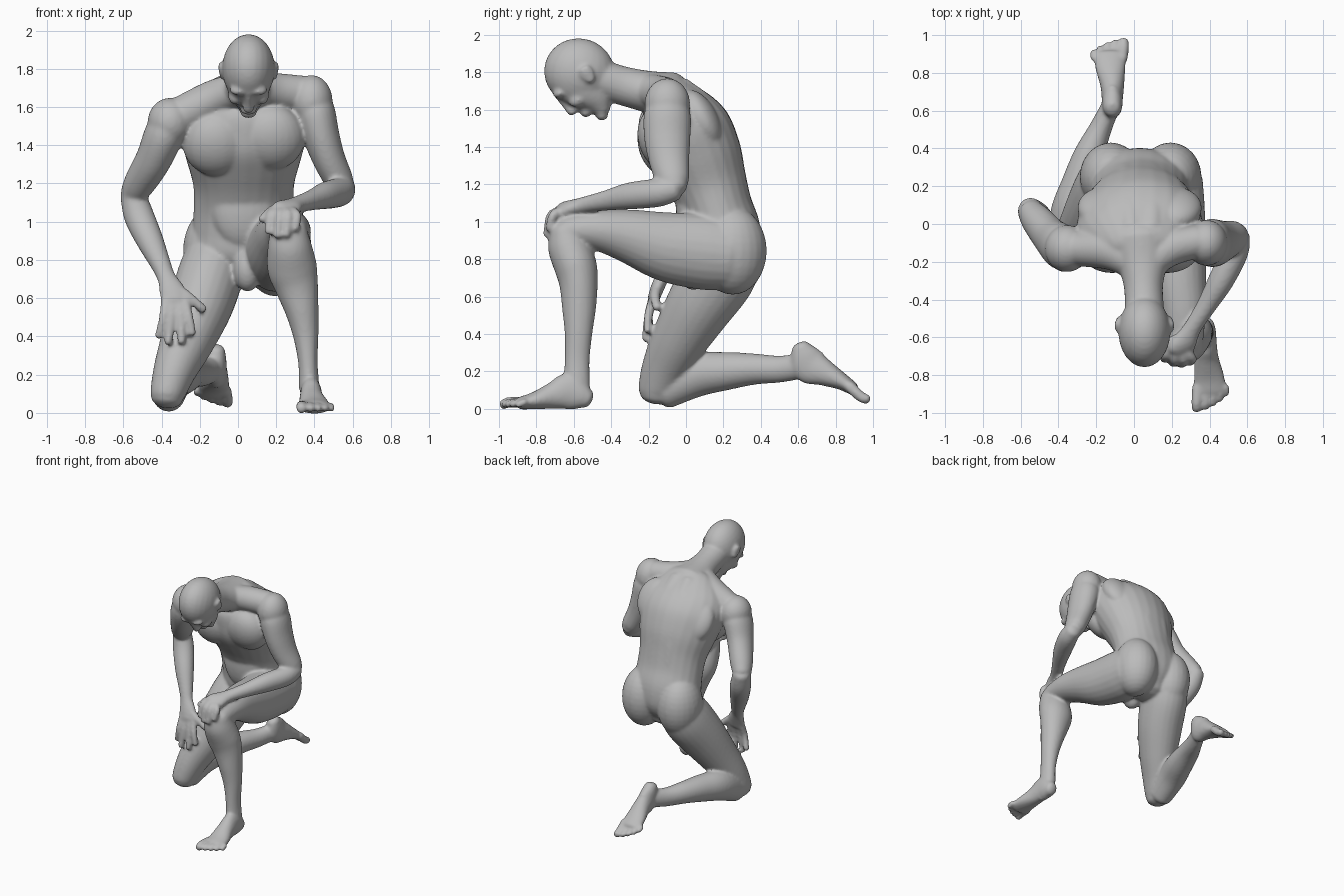
import bpy, bmesh, math
from mathutils import Vector, Matrix

cube = bpy.data.objects.get("Cube")
if cube:
    bpy.data.objects.remove(cube)

skin = bpy.data.materials.new("grey_clay")
skin.use_nodes = True
skin.diffuse_color = (0.5, 0.5, 0.5, 1)
skin.node_tree.nodes["Principled BSDF"].inputs["Base Color"].default_value = (0.5, 0.5, 0.5, 1)

bm = bmesh.new()
N = 24
GROW = 0.004  # makes up for what the softening takes away


def spline(secs, steps=5):
    """Catmull-Rom through the section tuples."""
    p = [Vector(s) for s in secs]
    p = [p[0] * 2 - p[1]] + p + [p[-1] * 2 - p[-2]]
    out = []
    for i in range(1, len(p) - 2):
        a, b, c, d = p[i - 1:i + 3]
        for k in range(steps):
            t = k / steps
            out.append(0.5 * (b * 2 + (c - a) * t + (a * 2 - b * 5 + c * 4 - d) * t * t
                              + (b * 3 - a - c * 3 + d) * t ** 3))
    return out + [p[-2]]


def limb(secs, side=(1, 0, 0), place=None):
    """Loft of ellipses: (x, y, z, half width, half depth), with rounded ends."""
    pts = spline(secs)
    rings = []
    for i, s in enumerate(pts):
        lo, hi = pts[max(i - 1, 0)], pts[min(i + 1, len(pts) - 1)]
        rings.append((Vector(s[:3]), (Vector(hi[:3]) - Vector(lo[:3])).normalized(),
                      s[3] + GROW, s[4] + GROW))

    def cap(ring, sign):
        c, t, a, b = ring
        r = min(a, b)
        return [(c + t * sign * r * 0.6 * math.sin(q), t, a * math.cos(q), b * math.cos(q))
                for q in (0.5, 1.0, 1.4)]
    rings = cap(rings[0], -1)[::-1] + rings + cap(rings[-1], 1)
    loops = []
    for c, t, a, b in rings:
        u = Vector(side)
        u = (u - t * u.dot(t)).normalized()
        v = t.cross(u)
        loop = []
        for k in range(N):
            q = 2 * math.pi * k / N
            co = c + u * a * math.cos(q) + v * b * math.sin(q)
            loop.append(bm.verts.new(place @ co if place else co))
        loops.append(loop)
    for l0, l1 in zip(loops, loops[1:]):
        for k in range(N):
            bm.faces.new((l0[k], l0[(k + 1) % N], l1[(k + 1) % N], l1[k]))
    bm.faces.new(loops[0])
    bm.faces.new(loops[-1])


def blob(c, r, tilt=0.0):
    """Ellipsoid; a positive tilt leans its top forward."""
    m = Matrix.Translation(c) @ Matrix.Rotation(tilt, 4, 'X') @ Matrix.Diagonal((*r, 1))
    bmesh.ops.create_uvsphere(bm, u_segments=24, v_segments=16, radius=1, matrix=m)


def finger(pts, r=0.021, place=None):
    rr = [r * (1.05 - 0.2 * i / (len(pts) - 1)) for i in range(len(pts))]
    limb([(*p, q, q) for p, q in zip(pts, rr)], (1, 0.2, 0.1), place)


def foot(heel, fwd, up, medial):
    """Foot in a local frame: x medial, y forward, z away from the sole."""
    f, u = Vector(fwd).normalized(), Vector(up).normalized()
    m = Matrix.Translation(heel) @ Matrix((Vector(medial), f, u)).transposed().to_4x4()
    limb([(0, .035, .053, .042, .048), (0, .08, .073, .05, .078), (0, .14, .092, .052, .095),
          (0, .22, .07, .06, .068), (-.01, .32, .043, .077, .042), (-.012, .395, .03, .083, .03)],
         place=m)
    for x, tip, r in [(.06, .5, .026), (.014, .492, .019), (-.026, .475, .018),
                      (-.064, .453, .017), (-.098, .425, .016)]:
        finger([(x * .85, .37, .034), (x, tip - .045, .034), (x, tip - .012, .02)], r, m)


# Torso, from crotch to base of the neck
limb([(.03, .2, .73, .17, .13), (.03, .2, .83, .26, .19), (.03, .195, .95, .265, .2),
      (.03, .16, 1.08, .258, .19), (.03, .12, 1.2, .262, .205), (.03, .065, 1.34, .3, .235),
      (.03, .0, 1.47, .33, .245), (.03, -.06, 1.58, .315, .205), (.035, -.115, 1.67, .23, .14),
      (.04, -.17, 1.71, .14, .09)], (1, 0, .1))
for s in (-1, 1):
    # Buttock, chest muscle, shoulder blade, spine muscle
    blob((.035 + s * .158, .25, .845), (.165, .182, .235))
    blob((.03 + s * .145, -.13, 1.425 + s * .015), (.175, .125, .175), .3)
    blob((.03 + s * .19, .085, 1.52 + s * .03), (.14, .085, .17), .5)
    limb([(.03 + s * .06, .31, .93, .06, .05), (.03 + s * .062, .29, 1.06, .065, .05),
          (.03 + s * .062, .265, 1.22, .065, .05), (.03 + s * .06, .225, 1.4, .07, .05),
          (.035 + s * .06, .12, 1.59, .07, .06), (.04 + s * .05, -.03, 1.7, .07, .07)])
# Belly and groin
blob((.03, .03, 1.08), (.17, .085, .22))
blob((.05, .04, .75), (.075, .085, .115))

# Neck and shoulder slopes
limb([(.035, -.07, 1.675, .16, .12), (.045, -.2, 1.695, .13, .108), (.05, -.33, 1.725, .1, .1),
      (.055, -.45, 1.76, .1, .1)])
limb([(.06, -.22, 1.71, .08, .08), (.19, -.13, 1.685, .09, .09), (.34, -.09, 1.67, .085, .09)],
     (0, 1, 0))
limb([(.02, -.22, 1.7, .08, .08), (-.12, -.14, 1.645, .1, .095), (-.29, -.13, 1.56, .09, .095)],
     (0, 1, 0))

# Head bowed forward: skull, face wedge, brow, nose, lips, chin
HX = .055
blob((HX, -.57, 1.8), (.138, .19, .18), -.3)
limb([(HX, -.60, 1.765, .12, .135), (HX, -.535, 1.71, .11, .122),
      (HX, -.48, 1.655, .086, .092), (HX, -.447, 1.6, .054, .046)])
limb([(HX, -.685, 1.69, .02, .024), (HX, -.635, 1.632, .018, .028),
      (HX, -.603, 1.59, .026, .028)])
blob((HX, -.532, 1.588), (.045, .034, .028), .55)
blob((HX, -.45, 1.572), (.045, .034, .032))
for s in (-1, 1):
    # Brow, cheek, ear
    blob((HX + s * .048, -.675, 1.688), (.05, .038, .026), .4)
    blob((HX + s * .066, -.575, 1.655), (.04, .055, .038), .5)
    limb([(HX + s * .134, -.505, 1.755, .011, .018), (HX + s * .138, -.53, 1.792, .014, .034),
          (HX + s * .142, -.545, 1.82, .013, .03)])

# Left leg: raised thigh, upright shin
limb([(.2, .24, .825, .16, .188), (.2, .1, .84, .17, .2), (.22, -.1, .866, .158, .183),
      (.24, -.3, .922, .138, .142), (.26, -.45, .952, .118, .11), (.265, -.57, .955, .103, .09),
      (.265, -.635, .94, .095, .088)])
limb([(.265, -.65, .955, .092, .08), (.27, -.628, .87, .112, .108), (.283, -.59, .76, .126, .11),
      (.307, -.574, .66, .11, .098), (.335, -.572, .53, .083, .086), (.355, -.575, .4, .062, .07),
      (.366, -.582, .26, .047, .063), (.372, -.584, .13, .05, .068)])
foot((.378, -.492, 0), (.03, -1, 0), (0, 0, 1), (-1, -.03, 0))

# Right leg: lowered thigh, shin along the ground
limb([(-.12, .23, .8, .16, .18), (-.15, .17, .7, .168, .19), (-.2, .07, .55, .162, .175),
      (-.265, -.03, .38, .137, .148), (-.328, -.108, .23, .11, .122), (-.365, -.152, .115, .09, .1),
      (-.372, -.16, .075, .08, .085)])
limb([(-.365, -.12, .1, .085, .1), (-.34, .05, .178, .1, .112), (-.29, .2, .2, .095, .1),
      (-.24, .36, .212, .078, .08), (-.18, .5, .212, .057, .068), (-.125, .62, .23, .046, .065)])
foot((-.115, .622, .392), (0, .745, -.67), (0, -.67, -.745), (1, 0, 0))

# Left arm, bent across to the knee
blob((.385, -.1, 1.63), (.11, .122, .137))
limb([(.38, -.1, 1.65, .09, .09), (.405, -.1, 1.57, .1, .122), (.435, -.1, 1.45, .092, .12),
      (.475, -.09, 1.33, .082, .105), (.527, -.07, 1.22, .072, .085), (.55, -.06, 1.18, .06, .065)])
limb([(.557, -.06, 1.175, .055, .06), (.533, -.15, 1.155, .068, .072), (.46, -.3, 1.138, .064, .068),
      (.385, -.43, 1.113, .049, .05), (.31, -.55, 1.09, .044, .038), (.265, -.63, 1.072, .064, .034),
      (.235, -.675, 1.05, .066, .032)], (1, .5, 0))
for k, (x, y, z) in enumerate([(.16, -.715, .945), (.207, -.738, .925), (.252, -.742, .928),
                               (.298, -.73, .96)]):
    finger([(.19 + k * .03, -.665 - k * .004, 1.055), (x + .01, y + .018, 1.03), (x, y, z)], .022)
finger([(.25, -.6, 1.075), (.18, -.63, 1.06), (.125, -.675, 1.01)], .023)

# Right arm, reaching down to the thigh
blob((-.355, -.13, 1.52), (.118, .125, .128))
limb([(-.34, -.13, 1.55, .09, .09), (-.385, -.12, 1.46, .1, .12), (-.44, -.07, 1.33, .09, .105),
      (-.51, .015, 1.21, .08, .085), (-.548, .062, 1.15, .065, .07)])
limb([(-.552, .07, 1.15, .062, .068), (-.518, .04, 1.03, .075, .072), (-.46, -.03, .9, .067, .062),
      (-.405, -.09, .78, .05, .046), (-.375, -.125, .71, .045, .035), (-.345, -.155, .64, .064, .032),
      (-.33, -.175, .585, .068, .028)])
for k, (x, y, z) in enumerate([(-.415, -.185, .4), (-.365, -.21, .365), (-.295, -.215, .37),
                               (-.24, -.205, .415)]):
    finger([(-.378 + k * .032, -.17, .6), (x * .6 - .14 + k * .009, -.2, .5), (x, y, z)])
finger([(-.33, -.15, .66), (-.25, -.165, .6), (-.18, -.155, .54)], .023)

# Fuse the parts into one continuous skin
bmesh.ops.recalc_face_normals(bm, faces=bm.faces)
mesh = bpy.data.meshes.new("kneeling_body")
bm.to_mesh(mesh)
bm.free()
mesh.materials.append(skin)
body = bpy.data.objects.new("kneeling_body", mesh)
bpy.context.collection.objects.link(body)
fuse = body.modifiers.new("fuse", 'REMESH')
fuse.mode = 'VOXEL'
fuse.voxel_size = 0.01
fuse.use_smooth_shade = True
soft = body.modifiers.new("soften", 'SMOOTH')
soft.factor = 0.5
soft.iterations = 9
